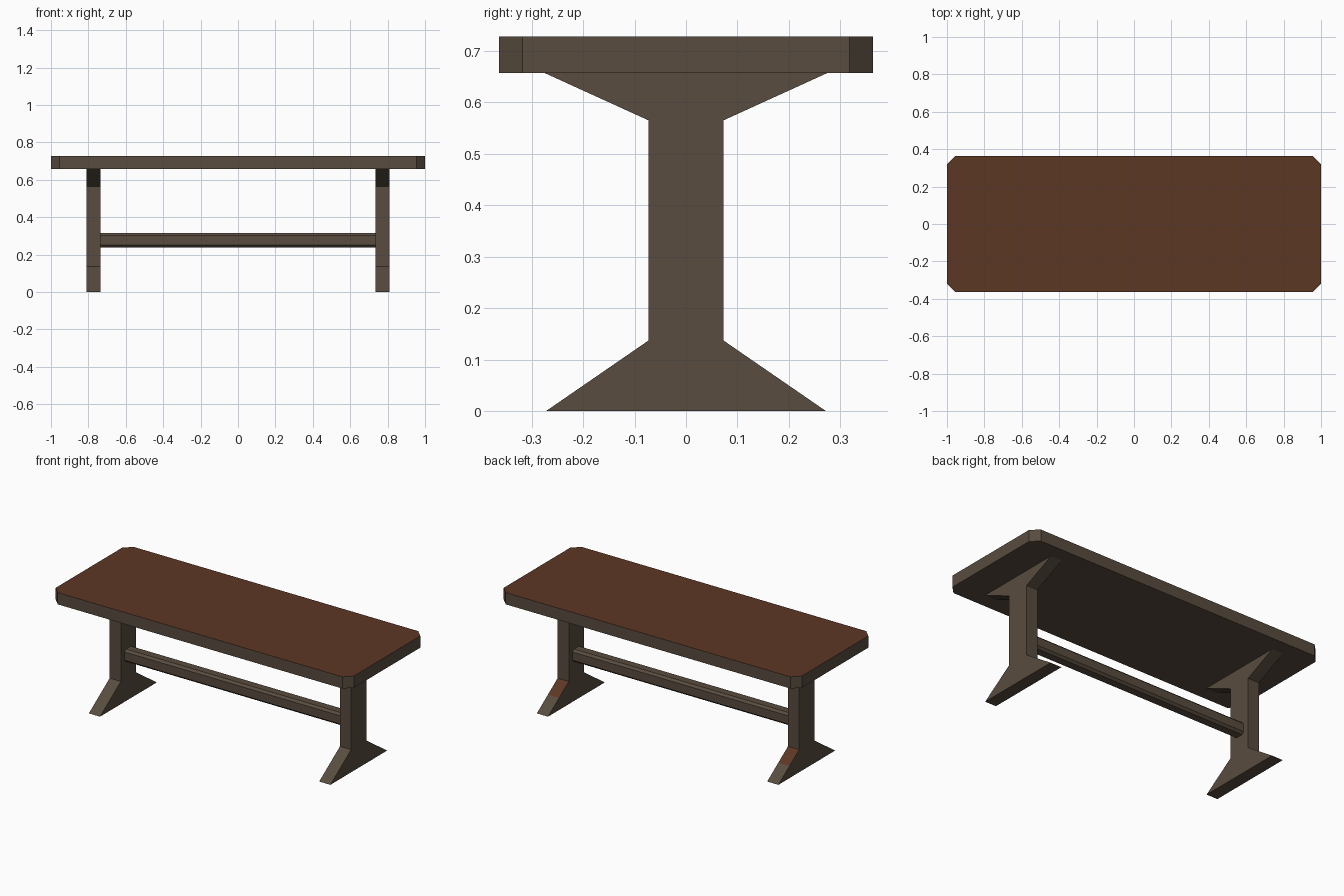
import bpy, bmesh
from mathutils import Vector

if "Cube" in bpy.data.objects:
    bpy.data.objects.remove(bpy.data.objects["Cube"])


def material(name, rgb):
    m = bpy.data.materials.new(name)
    m.diffuse_color = (*rgb, 1.0)
    m.use_nodes = True
    m.node_tree.nodes["Principled BSDF"].inputs["Base Color"].default_value = m.diffuse_color
    return m


GREY_WOOD = material("grey_brown_wood", (0.098, 0.072, 0.049))
RED_WOOD = material("reddish_brown_wood", (0.107, 0.038, 0.0185))


def prism(name, profile, place, direction, paint=None, cut_z=None):
    """Extrude a flat outline; faces matching the paint rule become reddish."""
    bm = bmesh.new()
    face = bm.faces.new([bm.verts.new(place(a, b)) for a, b in profile])
    ext = bmesh.ops.extrude_face_region(bm, geom=[face], use_keep_orig=True)
    moved = [v for v in ext["geom"] if isinstance(v, bmesh.types.BMVert)]
    bmesh.ops.translate(bm, verts=moved, vec=Vector(direction))
    if cut_z is not None:
        bmesh.ops.bisect_plane(bm, geom=bm.verts[:] + bm.edges[:] + bm.faces[:],
                               plane_co=(0, 0, cut_z), plane_no=(0, 0, 1))
    bmesh.ops.recalc_face_normals(bm, faces=bm.faces[:])
    bm.normal_update()
    for f in bm.faces:
        f.material_index = int(bool(paint and paint(f)))
    mesh = bpy.data.meshes.new(name)
    bm.to_mesh(mesh)
    bm.free()
    mesh.materials.append(GREY_WOOD)
    mesh.materials.append(RED_WOOD)
    obj = bpy.data.objects.new(name, mesh)
    bpy.context.collection.objects.link(obj)
    return obj


def chamfered_box(w, h, c):
    """Outline of a rectangle with clipped corners, half sizes w and h."""
    return [(-w + c, -h), (w - c, -h), (w, -h + c), (w, h - c),
            (w - c, h), (-w + c, h), (-w, h - c), (-w, -h + c)]


# Tabletop with clipped corners and a reddish upper face
prism("tabletop", chamfered_box(1.0, 0.363, 0.045),
      lambda a, b: (a, b, 0.657), (0, 0, 0.071),
      paint=lambda f: f.normal.z > 0.9)

# Two flared trestle legs; the upper part of each back foot slope is reddish
half = [(0.272, 0.0), (0.073, 0.137), (0.073, 0.565), (0.275, 0.657)]
leg_profile = half + [(-y, z) for y, z in reversed(half)]
FOOT_CUT = 0.073


def back_foot_slope(f):
    z = f.calc_center_median().z
    return f.normal.y > 0.3 and f.normal.z > 0.3 and z > FOOT_CUT


for name, x in (("left_leg", -0.81), ("right_leg", 0.735)):
    prism(name, leg_profile, lambda a, b, x=x: (x, a, b), (0.075, 0, 0),
          paint=back_foot_slope, cut_z=FOOT_CUT)

# Stretcher rail between the legs
prism("stretcher_rail", chamfered_box(0.036, 0.038, 0.013),
      lambda a, b: (-0.736, a, b + 0.277), (1.472, 0, 0))
